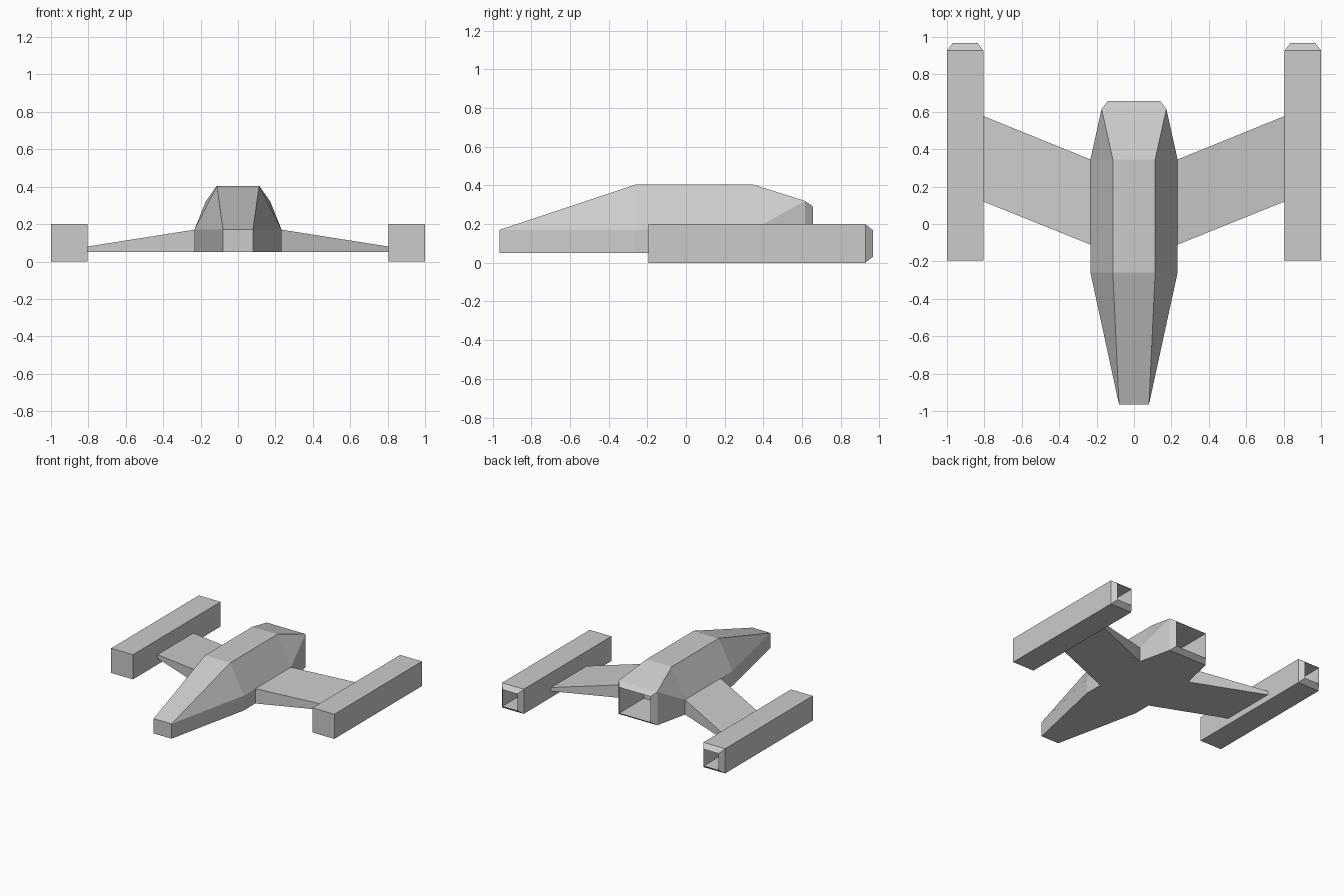
import bpy, bmesh

if "Cube" in bpy.data.objects:
    bpy.data.objects.remove(bpy.data.objects["Cube"])

hull_grey = bpy.data.materials.new("hull_grey")
hull_grey.diffuse_color = (0.6, 0.6, 0.6, 1)
hull_grey.use_nodes = True
hull_grey.node_tree.nodes["Principled BSDF"].inputs["Base Color"].default_value = hull_grey.diffuse_color


def loft(name, rings):
    """Skin a list of equal-length point rings and cap both ends."""
    bm = bmesh.new()
    loops = [[bm.verts.new(p) for p in ring] for ring in rings]
    n = len(loops[0])
    for a, b in zip(loops, loops[1:]):
        for i in range(n):
            j = (i + 1) % n
            bm.faces.new((a[i], a[j], b[j], b[i]))
    bm.faces.new(loops[0])
    bm.faces.new(loops[-1])
    bmesh.ops.remove_doubles(bm, verts=bm.verts, dist=0.0005)
    bmesh.ops.recalc_face_normals(bm, faces=bm.faces)
    me = bpy.data.meshes.new(name)
    bm.to_mesh(me)
    bm.free()
    me.materials.append(hull_grey)
    ob = bpy.data.objects.new(name, me)
    bpy.context.collection.objects.link(ob)
    return ob


def hull_ring(y, low, low_z, mid_z, top, top_z):
    """Symmetric six-point cross-section: floor, shoulder, roof."""
    half = [(low, low_z), (low, mid_z), (top, top_z)]
    return ([(x, y, z) for x, z in half] +
            [(-x, y, z) for x, z in reversed(half)])


def box_ring(y, x0, x1, z0, z1):
    return [(x0, y, z0), (x1, y, z0), (x1, y, z1), (x0, y, z1)]


# Fuselage: tapered nose, cabin, chamfered tail, then the hollow exhaust
loft("fuselage", [
    hull_ring(-0.965, 0.08, 0.05, 0.17, 0.08, 0.17),
    hull_ring(-0.26, 0.233, 0.05, 0.17, 0.113, 0.405),
    hull_ring(0.345, 0.233, 0.05, 0.17, 0.113, 0.405),
    hull_ring(0.615, 0.173, 0.05, 0.32, 0.173, 0.32),
    hull_ring(0.657, 0.14, 0.08, 0.29, 0.14, 0.29),
    hull_ring(0.34, 0.14, 0.08, 0.29, 0.14, 0.29),
])

for side, s in (("left", -1), ("right", 1)):
    # Swept wing, thinning toward the tip
    loft(side + "_wing", [
        [(s * x, y0, 0.05), (s * x, y1, 0.05), (s * x, y1, z), (s * x, y0, z)]
        for x, y0, y1, z in ((0.233, -0.11, 0.345, 0.17),
                             (0.805, 0.12, 0.577, 0.08))])
    # Engine pod with chamfered, hollow tail
    c = s * 0.9025
    loft(side + "_engine_pod", [
        box_ring(y, c - w, c + w, 0.1 - h, 0.1 + h)
        for y, w, h in ((-0.195, 0.0975, 0.1), (0.927, 0.0975, 0.1),
                        (0.967, 0.067, 0.068), (0.74, 0.067, 0.068))])
